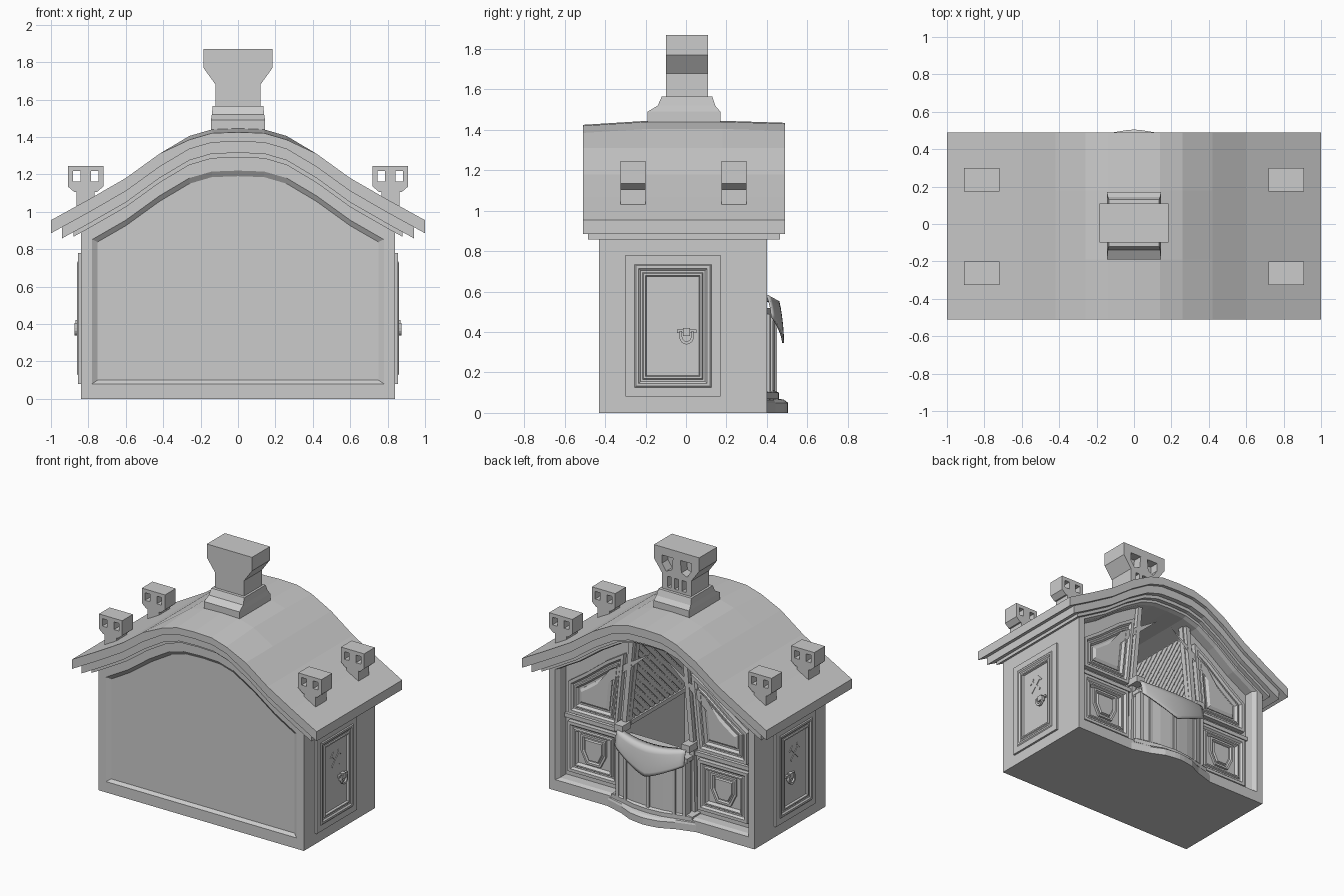
import bpy, bmesh, math
from mathutils import Vector

if "Cube" in bpy.data.objects:
    bpy.data.objects.remove(bpy.data.objects["Cube"])

def build(name, parts):
    """One object from several lofts; each loft is a list of equal-length rings."""
    bm = bmesh.new()
    for rings in parts:
        vs = [[bm.verts.new(p) for p in r] for r in rings]
        n = len(rings[0])
        for a, b in zip(vs, vs[1:]):
            for i in range(n):
                j = (i + 1) % n
                bm.faces.new((a[i], a[j], b[j], b[i]))
        bm.faces.new(vs[0][::-1])
        bm.faces.new(vs[-1])
    bmesh.ops.recalc_face_normals(bm, faces=bm.faces)
    me = bpy.data.meshes.new(name)
    bm.to_mesh(me)
    bm.free()
    ob = bpy.data.objects.new(name, me)
    bpy.context.collection.objects.link(ob)
    return ob

def along_y(pts, a, b):
    return [[(x, y, z) for x, z in pts] for y in (a, b)]

def along_x(pts, a, b):
    return [[(x, y, z) for y, z in pts] for x in (a, b)]

def rect(a, b, c, d):
    return [(a, c), (b, c), (b, d), (a, d)]

def box(x0, x1, y0, y1, z0, z1):
    return along_y(rect(x0, x1, z0, z1), y0, y1)

def inset(p, d):
    """Offset a polygon inwards with mitred corners."""
    p = [Vector(q) for q in p]
    n = len(p)
    s = 1 if sum(p[i - 1].x * p[i].y - p[i].x * p[i - 1].y for i in range(n)) > 0 else -1
    out = []
    for i in range(n):
        e1, e2 = (p[i] - p[i - 1]).normalized(), (p[(i + 1) % n] - p[i]).normalized()
        a, b = Vector((-e1.y, e1.x)) * s, Vector((-e2.y, e2.x)) * s
        out.append(p[i] + (a + b) / (1 + a.dot(b)) * d)
    return out

def moulding(pts, steps, place):
    """Stepped panel: steps are (inset, height)."""
    return [[place(u, v, h) for u, v in inset(pts, d)] for d, h in steps]

def cut(ob, parts):
    c = build("cutter", parts)
    c.hide_render = True
    m = ob.modifiers.new("cut", 'BOOLEAN')
    m.object, m.operation, m.solver = c, 'DIFFERENCE', 'EXACT'
    bpy.context.view_layer.objects.active = ob
    bpy.ops.object.modifier_apply(modifier=m.name)
    bpy.data.objects.remove(c)

# Roof curve, shared by roof, body and openings
CURVE = [(0, 1.445), (.14, 1.44), (.26, 1.405), (.42, 1.31), (.6, 1.18), (.8, 1.065), (1, .955)]

def top(x):
    x = abs(x)
    for (a, za), (b, zb) in zip(CURVE, CURVE[1:]):
        if x <= b:
            return za + (zb - za) * (x - a) / (b - a)

def spread(w):
    h = [.14, .26, .42, .6] + ([.8] if w > .85 else []) + [w]
    return [-x for x in reversed(h)] + [0] + h

def band(w, up, down, y, drop=0):
    xs = spread(w)
    return ([(x, y, top(x) - up - (drop if abs(x) < .3 else 0)) for x in xs]
            + [(x, y, top(x) - down) for x in reversed(xs)])

def outline(w, zb, off, y):
    return [(w, y, zb), (-w, y, zb)] + [(x, y, top(x) - off) for x in spread(w)]

# Roof slab with two stepped trims below
build("roof", [
    [band(1, 0, .07, -.51, .02), band(1, 0, .07, -.19), band(1, 0, .07, .18), band(1, 0, .07, .49, .01)],
    [band(.94, .06, .13, -.485), band(.94, .06, .13, .465)],
    [band(.88, .12, .155, -.455), band(.88, .12, .155, .43)]])

# Body with recessed front panel and hollow back
build("body", [[outline(.75, .10, .255, -.41), outline(.78, .08, .225, -.43), outline(.84, 0, .12, -.43),
                outline(.84, 0, .12, .40), outline(.79, .08, .175, .40), outline(.77, .09, .185, .37),
                outline(.77, .09, .185, -.36)]])

# Chimney with face carved in the back
levels = [(1.40, .145, -.19, .17), (1.49, .145, -.19, .17), (1.52, .14, -.14, .145), (1.565, .135, -.12, .13),
          (1.566, .12, -.10, .11), (1.68, .12, -.10, .11), (1.77, .185, -.10, .11), (1.87, .185, -.10, .11)]
chimney = build("chimney", [[[(-w, a, z), (w, a, z), (w, b, z), (-w, b, z)] for z, w, a, b in levels]])
eye = [(.03, 1.81), (.12, 1.81), (.12, 1.75), (.085, 1.70), (.04, 1.72)]
holes = [along_y([(s * x, z) for x, z in eye], .04, .2) for s in (1, -1)]
holes += [box(x - .016, x + .016, .06, .2, 1.585, 1.665) for x in (-.06, 0, .06)]
cut(chimney, holes)

# Four roof finials with see-through eyes
half = [(.095, 1.245), (.095, 1.135), (.06, 1.105), (.048, 1.105), (.048, 1.0)]
head = half + [(-x, z) for x, z in reversed(half)]
for s in (1, -1):
    for y in (-.2625, .2375):
        cx = .815 * s
        f = build("roof_finial", [along_y([(cx + x, z) for x, z in head], y - .0625, y + .0625)])
        cut(f, [box(cx + e - .02, cx + e + .02, y - .2, y + .2, 1.162, 1.218) for e in (-.048, .048)])

for s in (1, -1):
    # Side doors with handle and crossed tools
    side = lambda y, z, h: (s * (.84 + h), y, z)
    build("side_door", [moulding(rect(-.30, .17, .08, .78), [
        (0, -.01), (0, .015), (.045, .015), (.052, .021), (.065, .021), (.075, .012), (.085, .012),
        (.09, .018), (.1, .018), (.105, .004)], side)])
    parts = [along_x(rect(-.045, .052, .395, .412), s * .84, s * .86),
             along_x(rect(-.015, .02, .38, .42), s * .84, s * .87)]
    for i in range(8):
        a, b = math.pi * (1 + i / 8), math.pi * (1 + (i + 1) / 8)
        parts.append(along_x([(.003 + r * math.cos(t), .378 + r * 1.1 * math.sin(t))
                              for r, t in ((.036, a), (.036, b), (.022, b), (.022, a))], s * .86, s * .875))
    parts += [along_x(rect(c, c + .012, .37, .405), s * .85, s * .875) for c in (-.032, .026)]
    build("door_handle", parts)
    tools = []
    for k in (1, -1):
        bar = [(-.05, -.04), (-.04, -.05), (.05, .04), (.04, .05)]
        cap = [(.02, .055), (.055, .02), (.065, .03), (.03, .065)]
        tools += [along_x([(-.065 + k * u, .54 + v) for u, v in q], s * .84, s * .849) for q in (bar, cap)]
    build("crossed_tools", tools)

    # Back facade wing and its panels
    wing = [(.27, .02), (.26, .6), (.19, 1.24), (.26, 1.23), (.42, 1.14), (.6, 1.01), (.8, .89), (.8, .02)]
    build("facade_wing", [along_y([(s * x, z) for x, z in wing], .26, .30)])
    back = lambda x, z, h: (s * x, .30 + h, z)
    frame = [(0, -.01), (0, .035), (.022, .035), (.034, .02), (.044, .02), (.05, .03), (.06, .03), (.072, .008)]
    upper = [(.33, .57), (.73, .57), (.73, .80), (.6, .89), (.42, 1.03), (.275, 1.12)]
    shield = [(.43, .43), (.635, .43), (.635, .31), (.59, .22), (.475, .22), (.43, .31)]
    build("upper_panel", [moulding(upper, frame, back),
                          moulding(inset(upper, .085), [(0, 0), (0, .015), (.02, .028)], back)])
    build("lower_panel", [moulding(rect(.33, .735, .135, .505), frame, back),
                          moulding(shield, [(0, 0), (0, .025), (.015, .025), (.022, .012), (.03, .012), (.035, .025)], back)])
    # Trim rails on the facade
    build("facade_rail", [[[(s * (x + dx), y, z) for dx, y in ((0, .29), (.035, .29), (.035, .33), (0, .33))]
                           for x, z in ((.27, .05), (.26, .6), (.2, 1.24))],
                          box(*sorted((s * .27, s * .78)), .29, .32, .52, .55)])

    # Inner side wall and diagonal lattice
    build("inner_wall", [box(*sorted((s * .265, s * .285)), -.37, .28, .02, .60),
                         box(*sorted((s * .28, s * .285)), -.37, .28, .58, 1.25),
                         box(*sorted((s * .25, s * .285)), -.37, .28, .585, .615)])
    bars = []
    y0, y1, z0, z1, w = -.36, .27, .61, 1.22, .011
    for k in (1, -1):
        for i in range(22):
            c = -.59 + i * .057       # bar: z - z0 = (t - start) + c
            a, b = max(0, -c), min(y1 - y0, z1 - z0 - c)
            if b - a < .03:
                continue
            q = [(a - w, a + w), (a + w, a - w), (b + w, b - w), (b - w, b + w)]
            bars.append(along_x([((y0 + u) if k > 0 else (y1 - u), z0 + c + v) for u, v in q],
                                s * (.262 if k > 0 else .266), s * .281))
    build("lattice", bars)

# Bowed counter with plinth, at the back
def bow(d, z, w=.33):
    h = [(.04, .97), (.12, .84), (.22, .4), (w, 0)]
    p = [(-x, f) for x, f in reversed(h)] + [(0, 1)] + h
    return [(x, .40 + d * f, z) for x, f in p] + [(w, .27, z), (-w, .27, z)]
build("counter", [[bow(.105, 0, .36), bow(.105, .05, .36), bow(.085, .065, .35), bow(.06, .07), bow(.06, .10),
                   bow(.04, .11, .28), bow(.04, .48, .28), bow(.05, .49, .29), bow(.05, .52, .29)]])
build("counter_posts", [box(x - .012, x + .012, .36, y, .1, .49)
                        for x, y in ((0, .45), (.2, .43), (-.2, .43), (.275, .415), (-.275, .415))])
build("cloth_pegs", [box(x - .035, x + .035, .30, .40, .57, .62) for x in (-.275, .275)])

# Draped cloth over the counter
NU, NV = 17, 8
bm = bmesh.new()
grid = []
for i in range(NU):
    u = -1 + 2 * i / (NU - 1)
    bulge = 1 - u * u
    zt, zb = .575 - .03 * bulge, .345 + .13 * abs(u) ** 1.2
    row = [bm.verts.new((.28 * u, .37 + .03 * bulge, zt + .005))]
    for j in range(NV):
        v = j / (NV - 1)
        row.append(bm.verts.new((.28 * u, .40 + .055 * bulge + .02 * math.sin(v * 1.57), zt + (zb - zt) * v)))
    grid.append(row)
for a, b in zip(grid, grid[1:]):
    for j in range(NV):
        bm.faces.new((a[j], a[j + 1], b[j + 1], b[j]))
me = bpy.data.meshes.new("cloth")
bm.to_mesh(me)
bm.free()
cloth = bpy.data.objects.new("cloth", me)
bpy.context.collection.objects.link(cloth)
cloth.modifiers.new("thickness", 'SOLIDIFY').thickness = .01
for p in me.polygons:
    p.use_smooth = True
